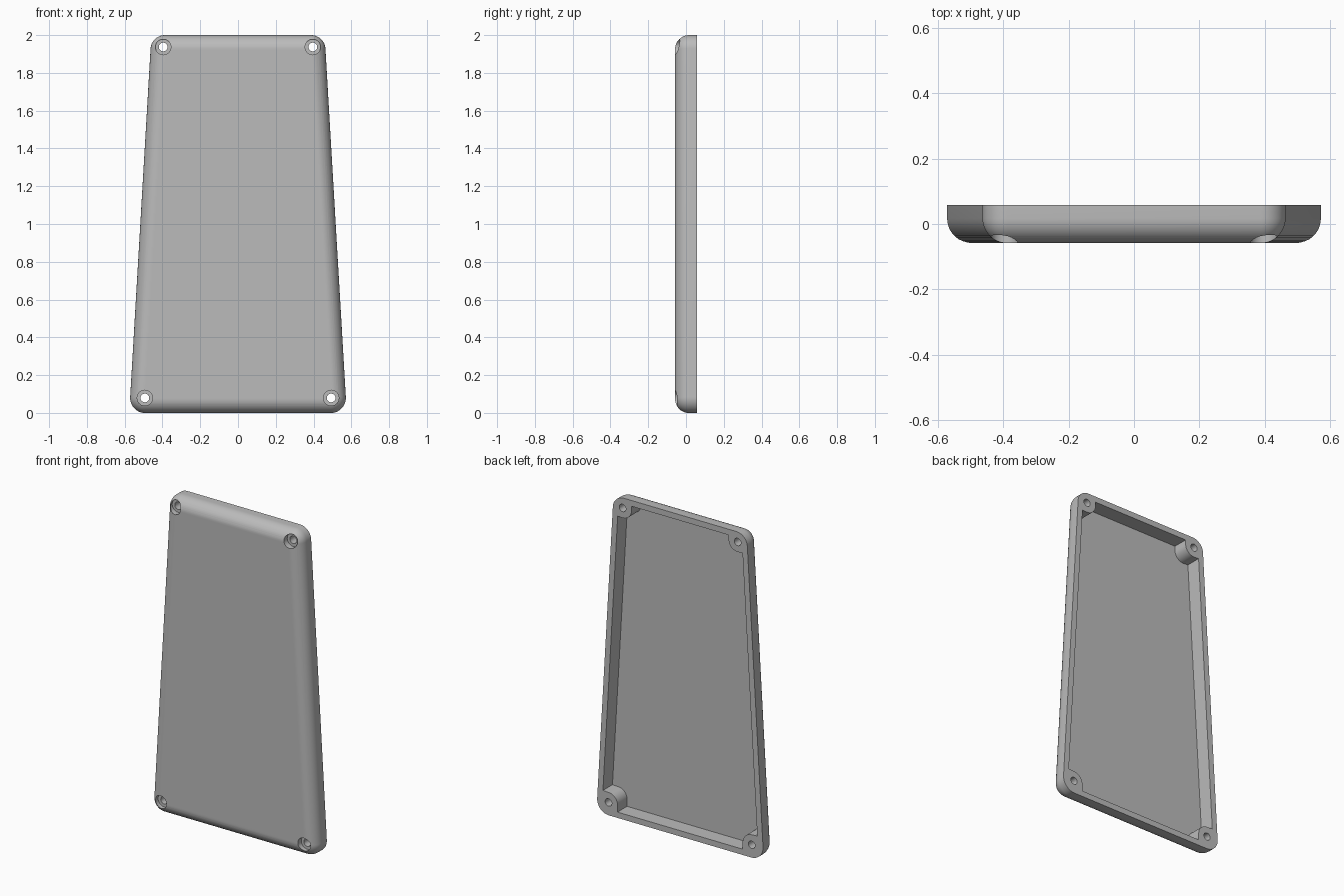
import bpy, bmesh
from math import sin, cos, pi, atan2, acos, hypot
from mathutils import Vector

cube = bpy.data.objects.get("Cube")
if cube:
    bpy.data.objects.remove(cube, do_unlink=True)

FRONT, BACK = -0.058, 0.058
FILLET = 0.075
WALL = 0.036
FLOOR = FRONT + 0.022
BOSS = 0.062

grey = bpy.data.materials.new("plain_grey")
grey.use_nodes = True
grey.diffuse_color = (0.5, 0.5, 0.5, 1)
grey.node_tree.nodes["Principled BSDF"].inputs["Base Color"].default_value = (0.5, 0.5, 0.5, 1)

# Corner centres (x, z) and radii, counter-clockwise from the lower right
corners = [(Vector((0.49, 0.08)), 0.081), (Vector((0.387, 1.924)), 0.076),
           (Vector((-0.387, 1.924)), 0.076), (Vector((-0.49, 0.08)), 0.081)]
holes = [(0.493, 0.079), (0.396, 1.937), (-0.396, 1.937), (-0.493, 0.079)]


def polar(a):
    return Vector((cos(a), sin(a)))


def edge_normal(i):
    """Angle of the outward normal of the tangent line from corner i to i + 1."""
    (c, r), (d, s) = corners[i % 4], corners[(i + 1) % 4]
    v = d - c
    return atan2(v.y, v.x) - acos((r - s) / hypot(*v))


def outline(inset, steps=16):
    pts = []
    for i, (c, r) in enumerate(corners):
        a = edge_normal(i - 1)
        sweep = (edge_normal(i) - a) % (2 * pi)
        pts += [c + polar(a + sweep * k / steps) * (r - inset) for k in range(steps + 1)]
    return pts


def cavity_outline(steps=14):
    """Inner wall line that steps around a rounded boss at each corner."""
    pts = []
    for i, (c, r) in enumerate(corners):
        a, b = edge_normal(i - 1), edge_normal(i)
        na, nb = polar(a), polar(b)
        h = Vector(holes[i])
        back, ahead = polar(a - pi / 2), polar(b + pi / 2)
        reach_a = (c - h).dot(na) + r - WALL
        reach_b = (c - h).dot(nb) + r - WALL
        sweep = (b - a) % (2 * pi)
        pts.append(h + back * BOSS + na * reach_a)
        start, turn = a - pi / 2, -(2 * pi - sweep - pi)
        pts += [h + polar(start + turn * k / steps) * BOSS for k in range(steps + 1)]
        pts.append(h + ahead * BOSS + nb * reach_b)
    return pts


def loft(name, rings):
    """Closed solid through rings given as (points, y)."""
    bm = bmesh.new()
    loops = [[bm.verts.new((p.x, y, p.y)) for p in pts] for pts, y in rings]
    for lo, hi in zip(loops, loops[1:]):
        for k in range(len(lo)):
            n = (k + 1) % len(lo)
            bm.faces.new((lo[k], lo[n], hi[n], hi[k]))
    bm.faces.new(loops[0])
    bm.faces.new(loops[-1])
    bmesh.ops.recalc_face_normals(bm, faces=bm.faces)
    mesh = bpy.data.meshes.new(name)
    bm.to_mesh(mesh)
    bm.free()
    mesh.materials.append(grey)
    obj = bpy.data.objects.new(name, mesh)
    bpy.context.collection.objects.link(obj)
    return obj


def circle(centre, radius, n=32):
    return [Vector(centre) + polar(2 * pi * k / n) * radius for k in range(n)]


# Cover body with a rounded front edge
rings = [(outline(0), BACK)]
for k in range(13):
    t = pi / 2 * k / 12
    rings.append((outline(FILLET * (1 - cos(t))), FRONT + FILLET * (1 - sin(t))))
cover = loft("cover_shell", rings)

# Back cavity, then a stepped screw hole through each corner boss
inner = cavity_outline()
cutters = [loft("cavity_cutter", [(inner, BACK + 0.05), (inner, FLOOR)])]
for h in holes:
    wide, narrow = circle(h, 0.041), circle(h, 0.023)
    seat = FRONT + 0.035
    cutters.append(loft("screw_hole_cutter", [
        (wide, FRONT - 0.05), (wide, seat), (narrow, seat), (narrow, BACK + 0.05)]))

bpy.ops.object.select_all(action="DESELECT")
cover.select_set(True)
bpy.context.view_layer.objects.active = cover
for cutter in cutters:
    cutter.hide_render = True
    mod = cover.modifiers.new("cut", "BOOLEAN")
    mod.operation, mod.solver, mod.object = "DIFFERENCE", "EXACT", cutter
    bpy.ops.object.modifier_apply(modifier=mod.name)
    bpy.data.objects.remove(cutter, do_unlink=True)

bpy.ops.object.shade_smooth_by_angle(angle=pi / 6)
